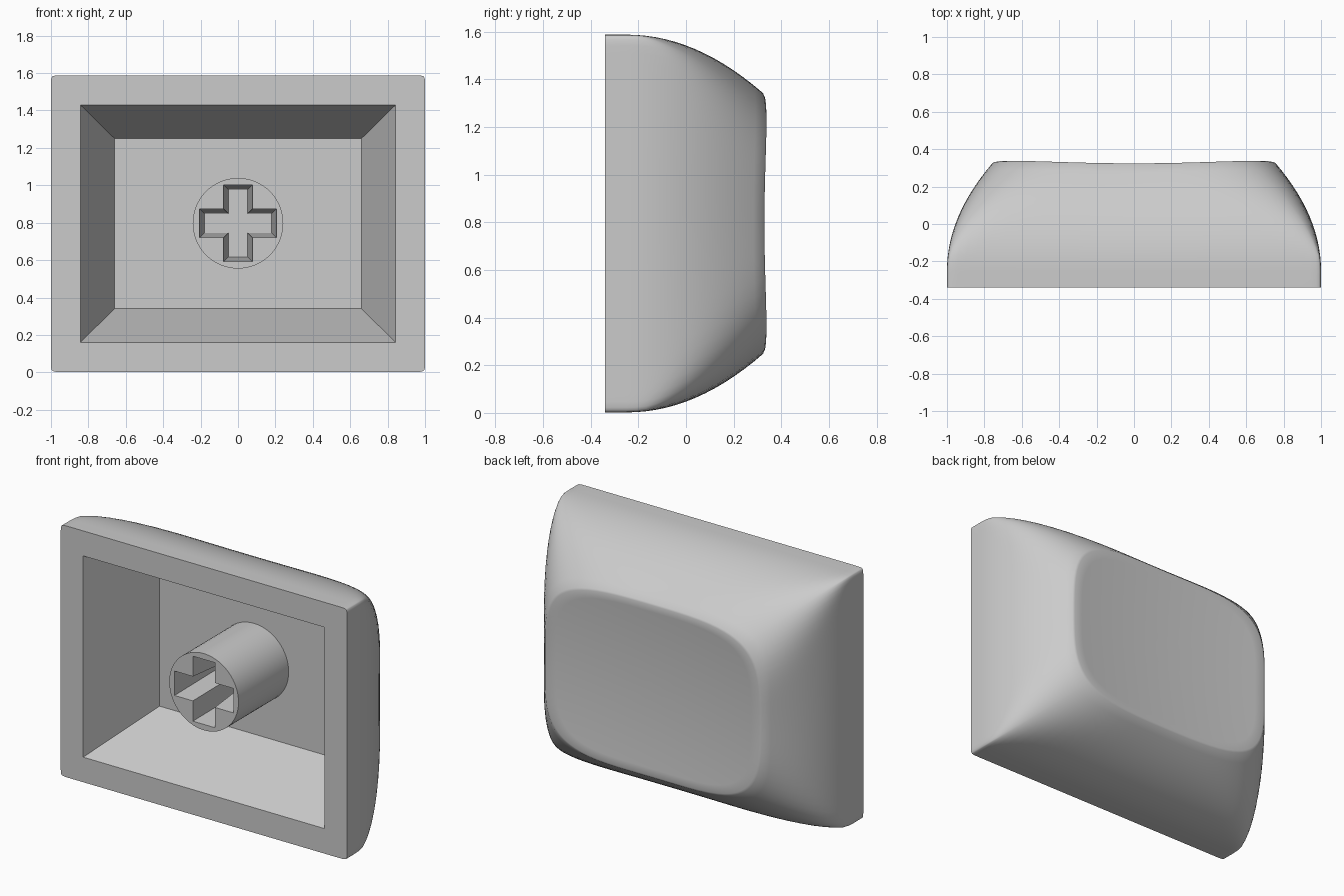
import bpy, bmesh, math

if "Cube" in bpy.data.objects:
    bpy.data.objects.remove(bpy.data.objects["Cube"])

CZ = 0.795            # height of the middle axis
BACK, FLOOR = -0.34, 0.16   # open rim plane and cavity floor plane
SEG = 28              # points per side of each ring

grey = bpy.data.materials.new("light grey plastic")
grey.diffuse_color = (0.6, 0.6, 0.6, 1)
grey.use_nodes = True
grey.node_tree.nodes["Principled BSDF"].inputs["Base Color"].default_value = grey.diffuse_color


def finish(bm, name, angle):
    bmesh.ops.recalc_face_normals(bm, faces=bm.faces)
    mesh = bpy.data.meshes.new(name)
    bm.to_mesh(mesh)
    bm.free()
    mesh.materials.append(grey)
    mesh.shade_smooth()
    mesh.set_sharp_from_angle(angle=math.radians(angle))
    obj = bpy.data.objects.new(name, mesh)
    bpy.context.collection.objects.link(obj)
    return obj


def bridge(bm, a, b):
    n = len(a)
    for i in range(n):
        bm.faces.new((a[i], a[(i + 1) % n], b[(i + 1) % n], b[i]))


# Unit square outline, denser towards the corners
square = []
for side in range(4):
    for i in range(SEG):
        u = math.sin(math.pi / 2 * (2 * i / SEG - 1))
        square.append([(1, u), (-u, 1), (-1, -u), (u, -1)][side])


def rounded(n):
    """Square pulled in to a superellipse of exponent n."""
    out = []
    for x, z in square:
        k = (abs(x) ** n + abs(z) ** n) ** (-1 / n)
        out.append((x * k, z * k))
    return out


def dish(x, z):
    return 0.30 + 0.053 * x * x + 0.083 * z * z


# Cap shell: one run of rings from cavity floor, over the rim, to the dish
bm = bmesh.new()
rings = []


def ring(points):
    rings.append([bm.verts.new((x, y, CZ + z)) for x, y, z in points])


ring([(x * 0.66, FLOOR, z * 0.455) for x, z in square])
ring([(x * 0.843, BACK, z * 0.635) for x, z in square])
ring([(x, BACK, z * 0.793) for x, z in rounded(90)])
top = [(x * 0.757, z * 0.55) for x, z in rounded(4)]
STEPS = 14
for s in range(STEPS + 1):
    t = s / STEPS
    inset = 0.243 * t * t
    n = min(90, 4 / max(t, 0.01) ** 1.5)
    pts = []
    for (x, z), (tx, tz) in zip(rounded(n), top):
        y = -0.25 + (dish(tx, tz) - 0.006 + 0.25) * t
        pts.append((x * (1 - inset), y, z * (0.793 - inset)))
    ring(pts)
for k in (0.98, 0.9, 0.75, 0.6, 0.45, 0.3, 0.15):
    ring([(x * k, dish(x * k, z * k), z * k) for x, z in top])
for a, b in zip(rings, rings[1:]):
    bridge(bm, a, b)
bm.faces.new(rings[0])
centre = bm.verts.new((0, dish(0, 0), CZ))
last = rings[-1]
for i in range(len(last)):
    bm.faces.new((last[i], last[(i + 1) % len(last)], centre))
finish(bm, "cap_shell", 40)


# Stem: tube with a tapered cross-shaped socket
def cross(y, w, l):
    quarter = [(l, -w), (l, w), (w, w)]
    pts = []
    for q in range(4):
        c, s = [(1, 0), (0, 1), (-1, 0), (0, -1)][q]
        pts += [(c * x - s * z, y, CZ + 0.002 + s * x + c * z) for x, z in quarter]
    return [bm.verts.new(p) for p in pts]


def circle(y, r, n=64):
    return [bm.verts.new((r * math.cos(2 * math.pi * i / n), y,
                          CZ + 0.002 + r * math.sin(2 * math.pi * i / n))) for i in range(n)]


def loop_edges(vs):
    return [bm.edges.get((vs[i - 1], vs[i])) for i in range(len(vs))]


bm = bmesh.new()
front, end = circle(BACK, 0.242), circle(FLOOR, 0.242)
mouth, base = cross(BACK, 0.077, 0.205), cross(FLOOR - 0.05, 0.051, 0.18)
bridge(bm, front, end)
bridge(bm, mouth, base)
bm.faces.new(base)
bmesh.ops.triangle_fill(bm, use_beauty=True, use_dissolve=False,
                        edges=loop_edges(front) + loop_edges(mouth))
finish(bm, "stem", 30)
